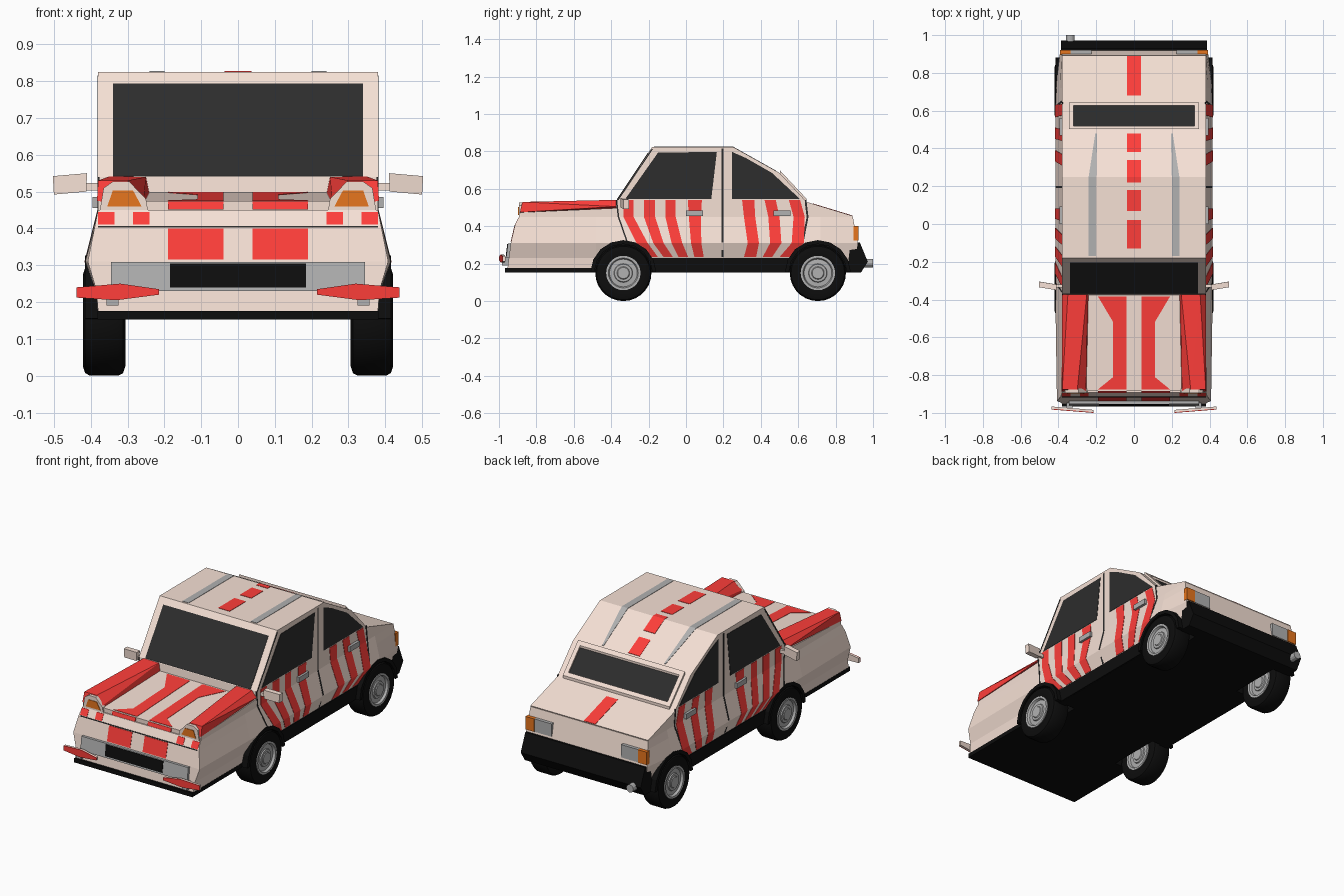
import bpy, bmesh
from math import sin, cos, pi
from mathutils import Vector

if "Cube" in bpy.data.objects:
    bpy.data.objects.remove(bpy.data.objects["Cube"])


def mat(name, r, g, b):
    m = bpy.data.materials.new(name)
    m.diffuse_color = (r, g, b, 1)
    m.use_nodes = True
    m.node_tree.nodes["Principled BSDF"].inputs["Base Color"].default_value = m.diffuse_color
    return m


CREAM = mat("cream", .92, .75, .665)
RED = mat("red", 1, .048, .042)
BLACK = mat("black", .004, .004, .004)
GLASS = mat("glass", .026, .026, .026)
ORANGE = mat("orange", .8, .18, .013)
GREY = mat("grey", .44, .44, .44)


def finish(name, bm, m, mirror=False):
    bmesh.ops.recalc_face_normals(bm, faces=bm.faces)
    me = bpy.data.meshes.new(name)
    bm.to_mesh(me)
    bm.free()
    me.materials.append(m)
    ob = bpy.data.objects.new(name, me)
    bpy.context.collection.objects.link(ob)
    if mirror:
        ob.modifiers.new("Mirror", 'MIRROR').use_mirror_merge = False
    return ob


def slabs(name, m, polys, off, mirror=False):
    """Extrude each 3D polygon along off into a closed solid."""
    bm, off = bmesh.new(), Vector(off)
    for p in polys:
        a = [bm.verts.new(v) for v in p]
        b = [bm.verts.new(Vector(v) + off) for v in p]
        bm.faces.new(a)
        bm.faces.new(b[::-1])
        for i in range(len(a)):
            j = (i + 1) % len(a)
            bm.faces.new((a[i], b[i], b[j], a[j]))
    return finish(name, bm, m, mirror)


def box(name, m, x, y, z, mirror=False):
    q = [(x[0], y[0], z[0]), (x[0], y[1], z[0]), (x[0], y[1], z[1]), (x[0], y[0], z[1])]
    return slabs(name, m, [q], (x[1] - x[0], 0, 0), mirror)


def prism(name, m, profile, w):
    return slabs(name, m, [[(-w, y, z) for y, z in profile]], (2 * w, 0, 0))


def lerp(table, t):
    for (a, u), (b, v) in zip(table, table[1:]):
        if t <= b:
            return u + (v - u) * max(0, (t - a) / (b - a))
    return table[-1][1]


SIDE = [(.17, .38), (.23, .385), (.31, .415), (.45, .38), (.9, .38)]
FRONT = [(.17, -.955), (.31, -.937), (.405, -.915), (.45, -.892), (.474, -.885)]
BACK = [(.17, .90), (.31, .918), (.45, .892)]
TOP = [(-.885, .474), (-.375, .497), (-.37, .54), (-.18, .825), (.25, .825),
       (.5, .685), (.645, .53), (.892, .455)]


def on_side(name, m, polys, t=.002):
    return slabs(name, m, [[(lerp(SIDE, z) - .004, y, z) for y, z in p] for p in polys],
                 (t + .004, 0, 0), True)


def on_front(name, m, polys, t=.002, mirror=True):
    return slabs(name, m, [[(x, lerp(FRONT, z) + .004, z) for x, z in p] for p in polys],
                 (0, -t - .004, 0), mirror)


def on_top(name, m, polys, mirror=False, t=.002):
    return slabs(name, m, [[(x, y, lerp(TOP, y) - .004) for x, y in p] for p in polys],
                 (0, 0, t + .004), mirror)


def rect(a, b, c, d):
    return [(a, c), (b, c), (b, d), (a, d)]


# lower body: stacked rings with a bulged waist, narrower at the tail
bm, rings = bmesh.new(), []
for z in (.17, .23, .31, .405, .45):
    w, f, b = lerp(SIDE, z), lerp(FRONT, z), lerp(BACK, z)
    half = [(.38 + (w - .38) * .8, f), (w, -.48), (w, .72), (.38 + (w - .38) * .3, b)]
    pts = half + [(-x, y) for x, y in half[::-1]]
    rings.append([bm.verts.new((x, y, z)) for x, y in pts])
for r, s in zip(rings, rings[1:]):
    for i in range(8):
        j = (i + 1) % 8
        bm.faces.new((r[i], r[j], s[j], s[i]))
bm.faces.new(rings[0])
bm.faces.new(rings[-1])
body = finish("lower_body", bm, CREAM)
floor = box("floor_pan", BLACK, (-.382, .382), (-.967, .91), (.152, .176))

# wheel wells cut out of body and floor
WHEELS, ZC = (-.335, .705), .15


def arc(cy, r, a0, a1, n):
    return [(cy + r * cos(a0 + (a1 - a0) * i / n), ZC + r * sin(a0 + (a1 - a0) * i / n))
            for i in range(n + 1)]


cutter = slabs("well_cutter", BLACK,
               [[(.28, y, z) for y, z in arc(c, .16, 0, 2 * pi, 16)[:-1]] for c in WHEELS],
               (.2, 0, 0), True)
cutter.hide_render = True
for ob in (body, floor):
    mod = ob.modifiers.new("Wells", 'BOOLEAN')
    mod.object, mod.operation, mod.solver = cutter, 'DIFFERENCE', 'EXACT'
    mod.material_mode = 'TRANSFER'
    bpy.context.view_layer.objects.active = ob
    bpy.ops.object.modifier_apply(modifier="Wells")
bpy.data.objects.remove(cutter)

# arch trims and sills
ring = []
for c in WHEELS:
    o, i = arc(c, .176, .03, pi - .03, 8), arc(c, .155, .03, pi - .03, 8)
    ring += [[(.37, y, z) for y, z in (o[k], o[k + 1], i[k + 1], i[k])] for k in range(8)]
slabs("arch_trim", BLACK, ring, (.046, 0, 0), True)
box("sill", BLACK, (.34, .39), (-.19, .56), (.153, .23), True)

# hood, cabin with cowl step, and rear deck
prism("hood", CREAM, [(-.885, .44), TOP[0], TOP[1], (-.37, .44)], .38)
prism("cabin", CREAM, [(-.375, .44)] + TOP[1:] + [(.885, .44)], .38)

# raised headlight pods running back to the windshield
bm = bmesh.new()
for p in [(.25, -.888, .455), (.255, -.886, .485), (.3, -.875, .53), (.38, -.875, .53),
          (.383, -.888, .475), (.24, -.372, .49), (.25, -.372, .54), (.35, -.372, .541), (.381, -.372, .505)]:
    bm.verts.new(p)
bmesh.ops.convex_hull(bm, input=bm.verts)
finish("headlight_pod", bm, RED, True)


def facing(name, m, pts, y, t):
    return slabs(name, m, [[(x, y, z) for x, z in pts]], (0, -t, 0), True)


facing("headlight_frame", CREAM, [(.245, .45), (.375, .45), (.365, .51), (.34, .527), (.295, .527), (.25, .48)], -.872, .022)
facing("headlight", ORANGE, [(.262, .46), (.355, .46), (.34, .503), (.285, .503)], -.88, .017)

# windows
on_top("windshield", GLASS, [[(-.34, -.369), (.34, -.369), (.34, -.204), (-.34, -.204)]], t=.004)
on_top("rear_window_frame", CREAM, [rect(-.345, .345, .502, .52), rect(-.345, .345, .628, .644),
                                    rect(-.345, -.32, .52, .628), rect(.32, .345, .52, .628)], t=.016)
on_top("rear_window", GLASS, [rect(-.32, .32, .52, .628)], t=.004)
on_side("front_side_window", GLASS, [[(-.325, .545), (-.15, .793), (.165, .798), (.135, .545)]])
on_side("rear_side_window", GLASS, [[(.245, .545), (.245, .798), (.32, .765), (.46, .685), (.61, .545)]])


# seams and curved door stripes, following the side facets
def stripes(paths, levels):
    out = []
    for p in paths:
        for k in range(len(levels) - 1):
            (a, b), (c, d) = p[k], p[k + 1]
            out.append([(a, levels[k]), (b, levels[k]), (d, levels[k + 1]), (c, levels[k + 1])])
    return out


LV = (.54, .45, .31, .235)
on_side("front_door_stripes", RED, stripes([
    [(-.335, -.28), (-.335, -.28), (-.265, -.205), (-.19, -.15)],
    [(-.225, -.165), (-.225, -.165), (-.175, -.12), (-.12, -.07)],
    [(-.11, -.055), (-.11, -.055), (-.077, -.02), (-.04, .012)],
    [(.01, .085), (.015, .08), (.027, .082), (.045, .095)]], LV))
on_side("rear_door_stripes", RED, stripes([
    [(.30, .365), (.31, .37), (.33, .39), (.31, .375)],
    [(.42, .48), (.44, .50), (.45, .51), (.41, .46)],
    [(.55, .61), (.575, .635), (.565, .63), (.50, .56)]], LV))
on_side("door_seams", GLASS, stripes([
    [(.19, .2)] * 5,
    [(.635, .645), (.635, .645), (.645, .655), (.62, .63), (.62, .63)],
    [(-.375, -.367), (-.375, -.367), (-.365, -.357), (-.32, -.312), (-.32, -.312)]],
    (.54, .53, .45, .32, .315)), .0015)
on_side("pillar_seam", GLASS, [rect(.19, .2, .54, .815), rect(.19, .2, .235, .315)], .0015)
on_side("windshield_seam", GLASS, stripes([[(-.368, -.36), (-.185, -.177)]], (.54, .812)), .0015)
for n, y in (("front_door_handle", 0), ("rear_door_handle", .468)):
    box(n, GREY, (.37, .395), (y, y + .092), (.455, .485), True)

# hood, roof and deck stripes
on_top("hood_stripes", RED, [[(.04, -.385), (.19, -.385), (.11, -.52), (.11, -.81), (.19, -.875), (.04, -.875)]], True)
on_top("centre_dashes", RED, [rect(-.037, .037, a, b) for a, b in
       ((-.13, .02), (.07, .18), (.22, .25), (.25, .34), (.38, .48), (.68, .89))])
on_top("roof_grey_stripes", GREY, [[(.2, -.17), (.24, -.17), (.24, .25), (.2, .25)],
                                   [(.2, .25), (.24, .25), (.205, .48), (.195, .48)]], True)

# nose: stripes, seam, lamp panel and grille
on_front("nose_stripes", RED, [rect(.04, .19, .315, .4), rect(.04, .19, .452, .473),
                               rect(.24, .285, .41, .445), rect(.335, .38, .41, .445)])
on_front("nose_seam", GLASS, [rect(-.38, .38, .402, .407)], .002, False)
on_front("lamp_panel", GREY, [rect(-.345, .345, .23, .309)], .015, False)
on_front("grille", BLACK, [rect(-.185, .185, .24, .305)], .018, False)

# bumper blades, red in front and cream behind, with their mounts
blade = [(.215, .235), (.32, .25), (.438, .24), (.438, .212), (.33, .205), (.215, .22)]
for n, m, y, t in (("bumper_blade_face", RED, -1, .004), ("bumper_blade", CREAM, -.996, .012)):
    slabs(n, m, [[(x, y + (x - .215) * .08, z) for x, z in blade]], (0, t, 0), True)
box("blade_mount", GREY, (.325, .357), (-.983, -.93), (.19, .235), True)

# rear bumper, lamps and exhaust
prism("rear_bumper", BLACK, [(.86, .152), (.935, .152), (.972, .21), (.93, .312), (.88, .312)], .387)
box("rear_indicator", ORANGE, (.335, .392), (.895, .922), (.325, .4), True)
box("rear_lamp", GREY, (.225, .335), (.885, .92), (.325, .4), True)
bpy.ops.mesh.primitive_cylinder_add(vertices=12, radius=.023, depth=.1, location=(-.337, .95, .203), rotation=(pi / 2, 0, 0))
bpy.context.object.name = "exhaust_pipe"
bpy.context.object.data.materials.append(GREY)

# door mirrors
slabs("mirror_housing", CREAM, [[(.412, -.35, .5), (.5, -.335, .492), (.503, -.335, .542), (.41, -.35, .55)]], (0, .03, 0), True)
box("mirror_arm", CREAM, (.37, .42), (-.335, -.32), (.503, .523), True)


# wheels: lathed tyre with a rim on both faces
def lathe(name, m, profile, cy, n=28):
    bm = bmesh.new()
    vs = [bm.verts.new((x, cy, ZC + r)) for x, r in profile]
    es = [bm.edges.new(p) for p in zip(vs, vs[1:])]
    bmesh.ops.spin(bm, geom=vs + es, cent=(0, cy, ZC), axis=(1, 0, 0), angle=2 * pi, steps=n)
    bmesh.ops.remove_doubles(bm, verts=bm.verts, dist=1e-5)
    ob = finish(name, bm, m, True)
    bpy.context.view_layer.objects.active = ob
    bpy.ops.object.select_all(action='DESELECT')
    ob.select_set(True)
    bpy.ops.object.shade_smooth_by_angle(angle=.6)


RIM = [(.38, .092), (.421, .092), (.421, .08), (.408, .074), (.41, .05),
       (.416, .047), (.416, .034), (.42, .03), (.42, 0)]
for n, c in zip(("front", "rear"), WHEELS):
    lathe(n + "_tyre", BLACK, [(.34, 0), (.34, .088), (.311, .092), (.306, .125), (.312, .143), (.325, .15),
                               (.402, .15), (.415, .143), (.421, .125), (.416, .092), (.39, .088), (.39, 0)], c)
    lathe(n + "_rim", GREY, RIM, c)
    lathe(n + "_inner_rim", GREY, [(.727 - x, r) for x, r in RIM], c)
